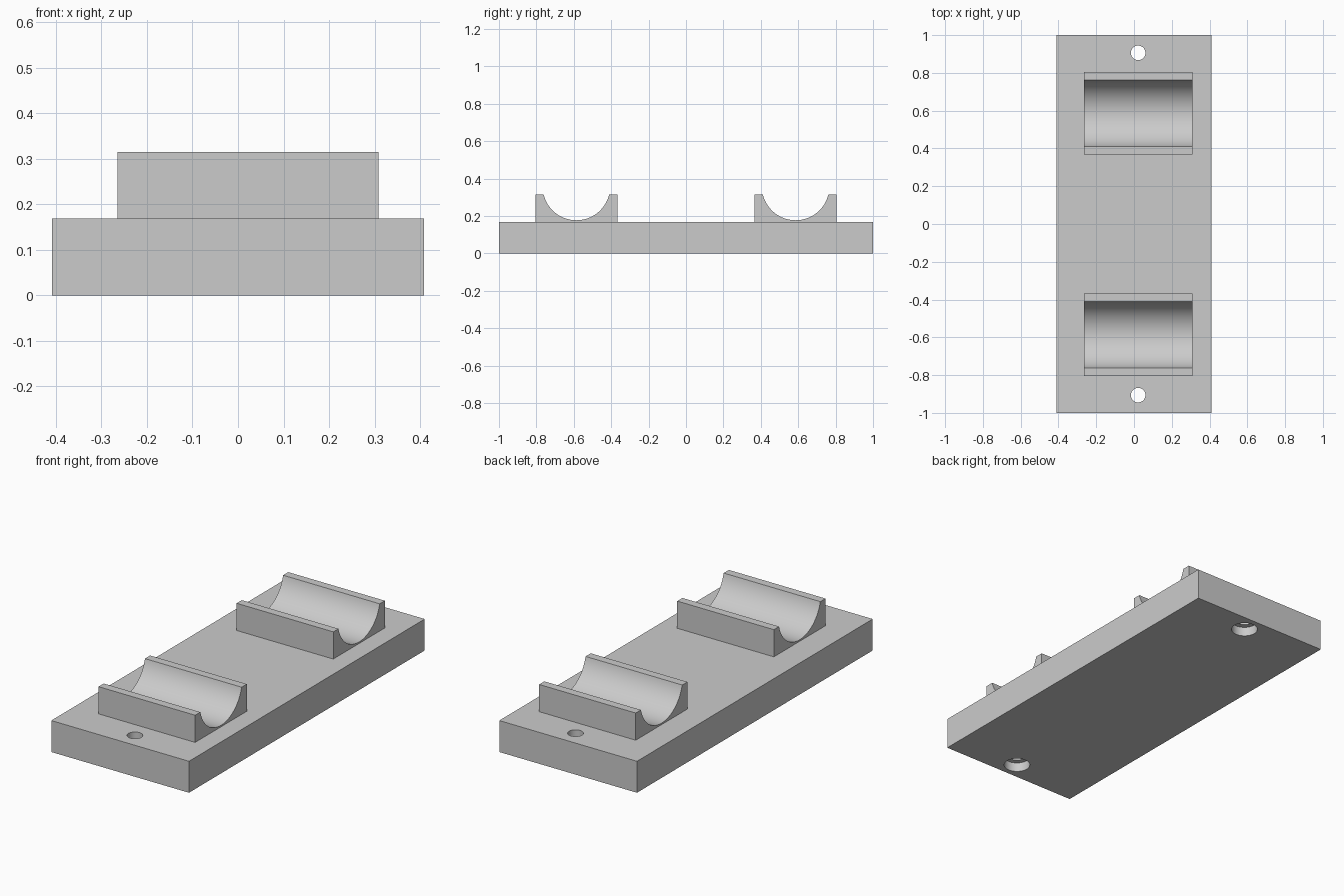
import bpy, bmesh, math

cube = bpy.data.objects.get("Cube")
if cube:
    bpy.data.objects.remove(cube, do_unlink=True)

BASE_W, BASE_L, BASE_H = 0.818, 2.0, 0.169
CENTRE_X = 0.022             # holes and cradles share this line
CRADLE_Y, CRADLE_W, CRADLE_L, CRADLE_TOP = 0.586, 0.438, 0.574, 0.315
GROOVE_R, GROOVE_Z = 0.18, 0.357
HOLE_Y, HOLE_R, BORE_R, BORE_DEPTH = 0.906, 0.0385, 0.066, 0.05

grey = bpy.data.materials.new("plain grey")
grey.use_nodes = True
grey.diffuse_color = (0.6, 0.6, 0.6, 1)
grey.node_tree.nodes["Principled BSDF"].inputs["Base Color"].default_value = (0.6, 0.6, 0.6, 1)


def smooth(obj):
    bpy.ops.object.select_all(action="DESELECT")
    obj.select_set(True)
    bpy.context.view_layer.objects.active = obj
    bpy.ops.object.shade_smooth_by_angle(angle=math.radians(30))


def drill(obj, y, radius, z_low, z_high):
    """Cut a vertical round hole through part of obj."""
    bpy.ops.mesh.primitive_cylinder_add(
        vertices=48, radius=radius, depth=z_high - z_low,
        location=(CENTRE_X, y, (z_low + z_high) / 2))
    cutter = bpy.context.object
    cutter.hide_render = True
    mod = obj.modifiers.new("hole", "BOOLEAN")
    mod.operation = "DIFFERENCE"
    mod.solver = "EXACT"
    mod.object = cutter
    bpy.context.view_layer.objects.active = obj
    bpy.ops.object.modifier_apply(modifier=mod.name)
    bpy.data.objects.remove(cutter, do_unlink=True)


def make_cradle(name, y):
    """Block with a round trough, extruded along x from its end profile."""
    half = CRADLE_W / 2
    reach = math.acos((GROOVE_Z - CRADLE_TOP) / GROOVE_R)
    steps = 48
    profile = [(-half, BASE_H), (half, BASE_H), (half, CRADLE_TOP)]
    for i in range(steps + 1):
        a = reach * (1 - 2 * i / steps)
        profile.append((GROOVE_R * math.sin(a), GROOVE_Z - GROOVE_R * math.cos(a)))
    profile.append((-half, CRADLE_TOP))

    bm = bmesh.new()
    x = CENTRE_X - CRADLE_L / 2
    end = bm.faces.new([bm.verts.new((x, y + py, pz)) for py, pz in profile])
    ext = bmesh.ops.extrude_face_region(bm, geom=[end], use_keep_orig=True)
    moved = [g for g in ext["geom"] if isinstance(g, bmesh.types.BMVert)]
    bmesh.ops.translate(bm, verts=moved, vec=(CRADLE_L, 0, 0))
    bmesh.ops.recalc_face_normals(bm, faces=bm.faces)
    mesh = bpy.data.meshes.new(name)
    bm.to_mesh(mesh)
    bm.free()
    obj = bpy.data.objects.new(name, mesh)
    bpy.context.collection.objects.link(obj)
    mesh.materials.append(grey)
    smooth(obj)


# Base plate
bpy.ops.mesh.primitive_cube_add(size=1, location=(0, 0, BASE_H / 2))
base = bpy.context.object
base.name = "base_plate"
base.scale = (BASE_W, BASE_L, BASE_H)
bpy.ops.object.transform_apply(location=True, rotation=False, scale=True)
base.data.materials.append(grey)

# Screw holes with a wider bore underneath
for side in (-1, 1):
    drill(base, side * HOLE_Y, HOLE_R, -0.1, BASE_H + 0.1)
    drill(base, side * HOLE_Y, BORE_R, -0.1, BORE_DEPTH)
smooth(base)

# Cradles
make_cradle("front_cradle", -CRADLE_Y)
make_cradle("back_cradle", CRADLE_Y)
